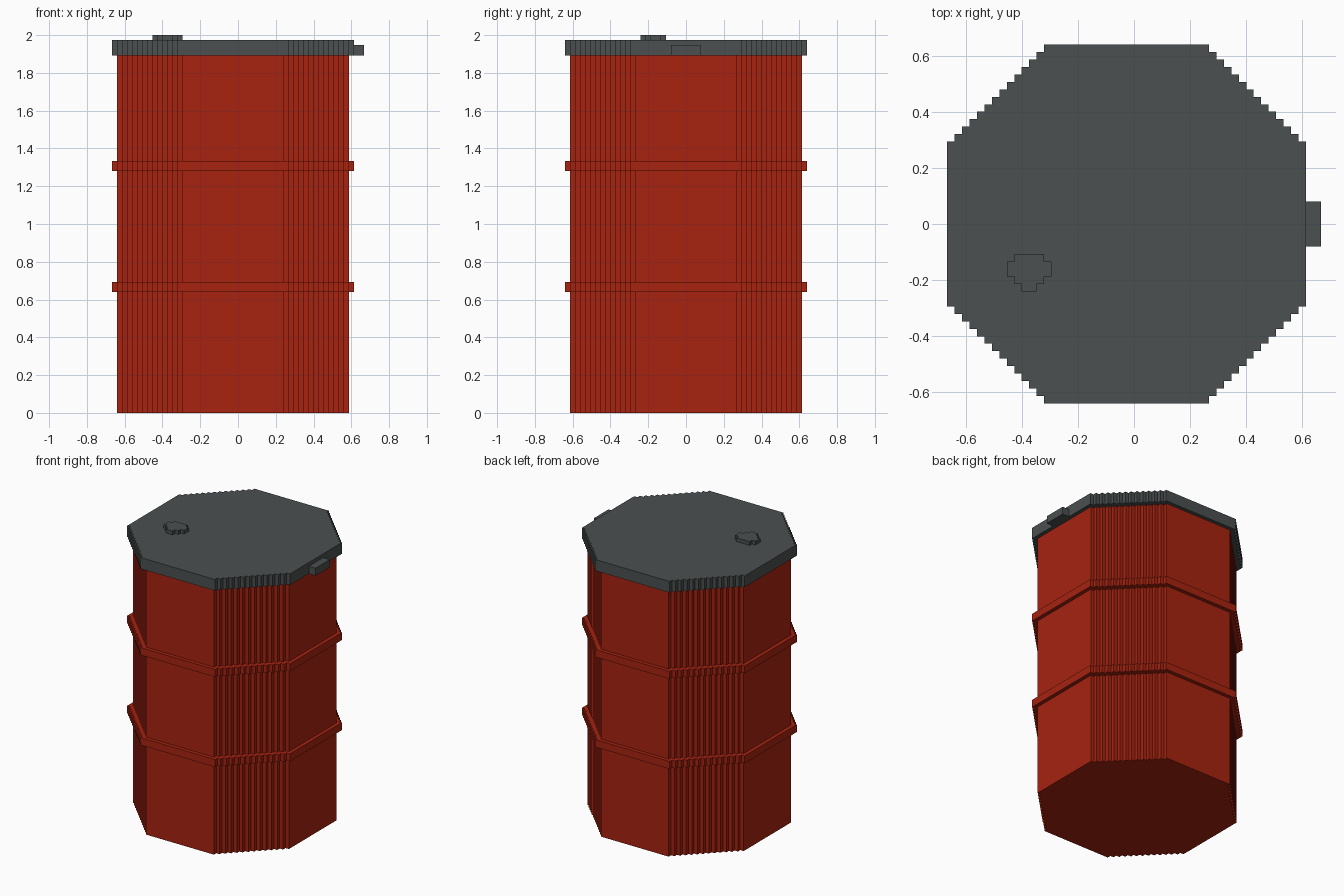
import bpy, bmesh

if "Cube" in bpy.data.objects:
    bpy.data.objects.remove(bpy.data.objects["Cube"])

V = 2 / 75  # size of one grid cell; all measures below are in cells


def material(name, rgb):
    m = bpy.data.materials.new(name)
    m.diffuse_color = (*rgb, 1)
    m.use_nodes = True
    m.node_tree.nodes["Principled BSDF"].inputs["Base Color"].default_value = m.diffuse_color
    return m


RED = material("barrel red", (0.385, 0.0165, 0.005))
GREY = material("dark grey", (0.071, 0.079, 0.079))


def stepped_octagon(half, flat, cx=-1):
    """Counter-clockwise octagon outline whose diagonals are one-cell stairs."""
    corner = [(half, flat)]
    for i in range(half - flat):
        corner += [(half - i - 1, flat + i), (half - i - 1, flat + i + 1)]
    pts = []
    for _ in range(4):
        pts += corner
        corner = [(-y, x) for x, y in corner]
    return [(x + cx, y) for x, y in pts]


def prism(name, outline, z0, z1, mat):
    """Extrude a flat outline from z0 to z1."""
    bm = bmesh.new()
    face = bm.faces.new([bm.verts.new((x * V, y * V, z0 * V)) for x, y in outline])
    top = bmesh.ops.extrude_face_region(bm, geom=[face])["geom"]
    bmesh.ops.translate(bm, vec=(0, 0, (z1 - z0) * V),
                        verts=[g for g in top if isinstance(g, bmesh.types.BMVert)])
    bmesh.ops.recalc_face_normals(bm, faces=bm.faces)
    mesh = bpy.data.meshes.new(name)
    bm.to_mesh(mesh)
    bm.free()
    mesh.materials.append(mat)
    obj = bpy.data.objects.new(name, mesh)
    bpy.context.collection.objects.link(obj)
    return obj


# Drum body with two raised hoops
prism("barrel_body", stepped_octagon(23, 10), 0, 71, RED)
wide = stepped_octagon(24, 11)
for name, z in (("lower_hoop", 24), ("upper_hoop", 48)):
    prism(name, wide, z, z + 2, RED)

# Overhanging lid
prism("lid", wide, 71, 74, GREY)

# Clasp on the right side of the lid
prism("lid_clasp", [(23, -3), (25, -3), (25, 3), (23, 3)], 71, 73, GREY)

# Small stepped filler cap on top, mirrored about its own centre line
right = [(1, -9), (1, -8), (2, -8), (2, -7), (3, -7), (3, -5), (2, -5), (2, -4)]
cap = right + [(-x, y) for x, y in reversed(right)]
prism("filler_cap", [(x - 14, y) for x, y in cap], 74, 75, GREY)
